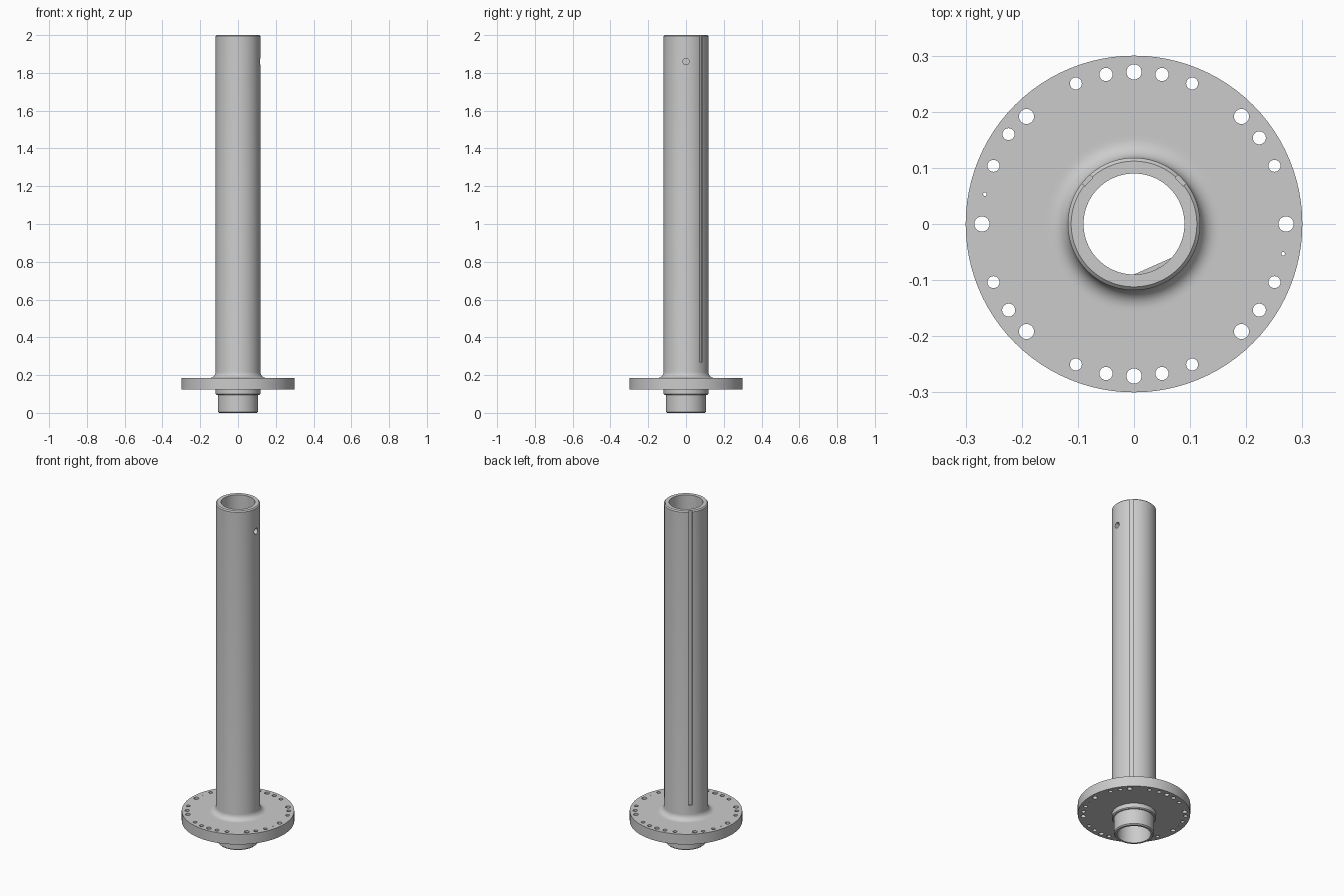
import bpy, bmesh, math
from mathutils import Matrix, Vector

if "Cube" in bpy.data.objects:
    bpy.data.objects.remove(bpy.data.objects["Cube"], do_unlink=True)

steel = bpy.data.materials.new("grey steel")
steel.use_nodes = True
GREY = (0.6, 0.6, 0.6, 1)
steel.diffuse_color = GREY
steel.node_tree.nodes["Principled BSDF"].inputs["Base Color"].default_value = GREY


def make_object(name, bm):
    bmesh.ops.recalc_face_normals(bm, faces=bm.faces)
    mesh = bpy.data.meshes.new(name)
    bm.to_mesh(mesh)
    bm.free()
    mesh.materials.append(steel)
    obj = bpy.data.objects.new(name, mesh)
    bpy.context.collection.objects.link(obj)
    return obj


def lathe(name, profile, sides=96):
    bm = bmesh.new()
    rings = [[bm.verts.new((r * math.cos(math.tau * i / sides),
                            r * math.sin(math.tau * i / sides), z))
              for i in range(sides)] for r, z in profile]
    for k, ring in enumerate(rings):
        above = rings[(k + 1) % len(rings)]
        for i in range(sides):
            j = (i + 1) % sides
            bm.faces.new((ring[i], ring[j], above[j], above[i]))
    return make_object(name, bm)


def polar(r, degrees, z):
    a = math.radians(degrees)
    return Vector((r * math.cos(a), r * math.sin(a), z))


# Closed section of the hollow shaft with its flange and top fillet
BORE, SHAFT, SPIGOT, RIM = 0.09, 0.118, 0.107, 0.30
FILLET = 0.032
BOTTOM, TOP = 0.125, 0.185
fillet = [(SHAFT + FILLET * (1 - math.cos(math.radians(t))),
           TOP + FILLET * (1 - math.sin(math.radians(t))))
          for t in range(90, -1, -15)]
profile = [(BORE, 0), (0.101, 0), (SPIGOT, 0.006), (SPIGOT, 0.095),
           (0.114, 0.095), (SHAFT, 0.1), (SHAFT, BOTTOM), (RIM, BOTTOM),
           (RIM, TOP), (0.158, TOP)]
profile += fillet
profile += [(SHAFT, 1.994), (0.112, 2), (BORE, 2)]
shaft = lathe("flanged_shaft", profile)

# Cutters for the flange holes
cut = bmesh.new()


def drill(r, degrees, radius):
    bmesh.ops.create_cone(cut, cap_ends=True, segments=24, radius1=radius,
                          radius2=radius, depth=0.2,
                          matrix=Matrix.Translation(polar(r, degrees, 0.155)))


PITCH = 0.271
for k in range(8):
    drill(PITCH, 45 * k, 0.0135)
    drill(PITCH, 45 * k + 22.5, 0.0107)
for side in (90, 270):
    for offset in (-10.6, 10.6):
        drill(PITCH, side + offset, 0.0117)
for angle in (34.5, 214.5, 325.5):
    drill(PITCH, angle, 0.0117)
drill(0.275, 144.4, 0.0107)
for angle in (168.7, 348.7):
    drill(PITCH, angle, 0.0033)

# Cross hole near the top, on one side only
bmesh.ops.create_cone(cut, cap_ends=True, segments=24, radius1=0.017,
                      radius2=0.017, depth=0.08,
                      matrix=Matrix.Translation((0.105, 0, 1.86))
                      @ Matrix.Rotation(math.pi / 2, 4, 'Y'))

# Two long keyways at the back
for angle in (43, 137):
    bmesh.ops.create_cube(cut, size=1, matrix=Matrix.Translation(polar(0.121, angle, 1.145))
                          @ Matrix.Rotation(math.radians(angle), 4, 'Z')
                          @ Matrix.Diagonal((0.022, 0.021, 1.75, 1)))

cutter = make_object("cutter", cut)
cutter.hide_render = True
mod = shaft.modifiers.new("holes_and_keyways", 'BOOLEAN')
mod.operation = 'DIFFERENCE'
mod.solver = 'EXACT'
mod.object = cutter

bpy.ops.object.select_all(action='DESELECT')
bpy.context.view_layer.objects.active = shaft
shaft.select_set(True)
bpy.ops.object.modifier_apply(modifier=mod.name)
bpy.data.objects.remove(cutter, do_unlink=True)
bpy.ops.object.shade_smooth_by_angle(angle=math.radians(30))

# Narrow flat along the inside of the bore
bm = bmesh.new()
arc = [polar(BORE, a, 0.1) for a in range(270, 319, 6)]
face = bm.faces.new([bm.verts.new(p) for p in arc])
new = bmesh.ops.extrude_face_region(bm, geom=[face])["geom"]
bmesh.ops.translate(bm, vec=(0, 0, 1.8),
                    verts=[g for g in new if isinstance(g, bmesh.types.BMVert)])
make_object("bore_flat", bm)
